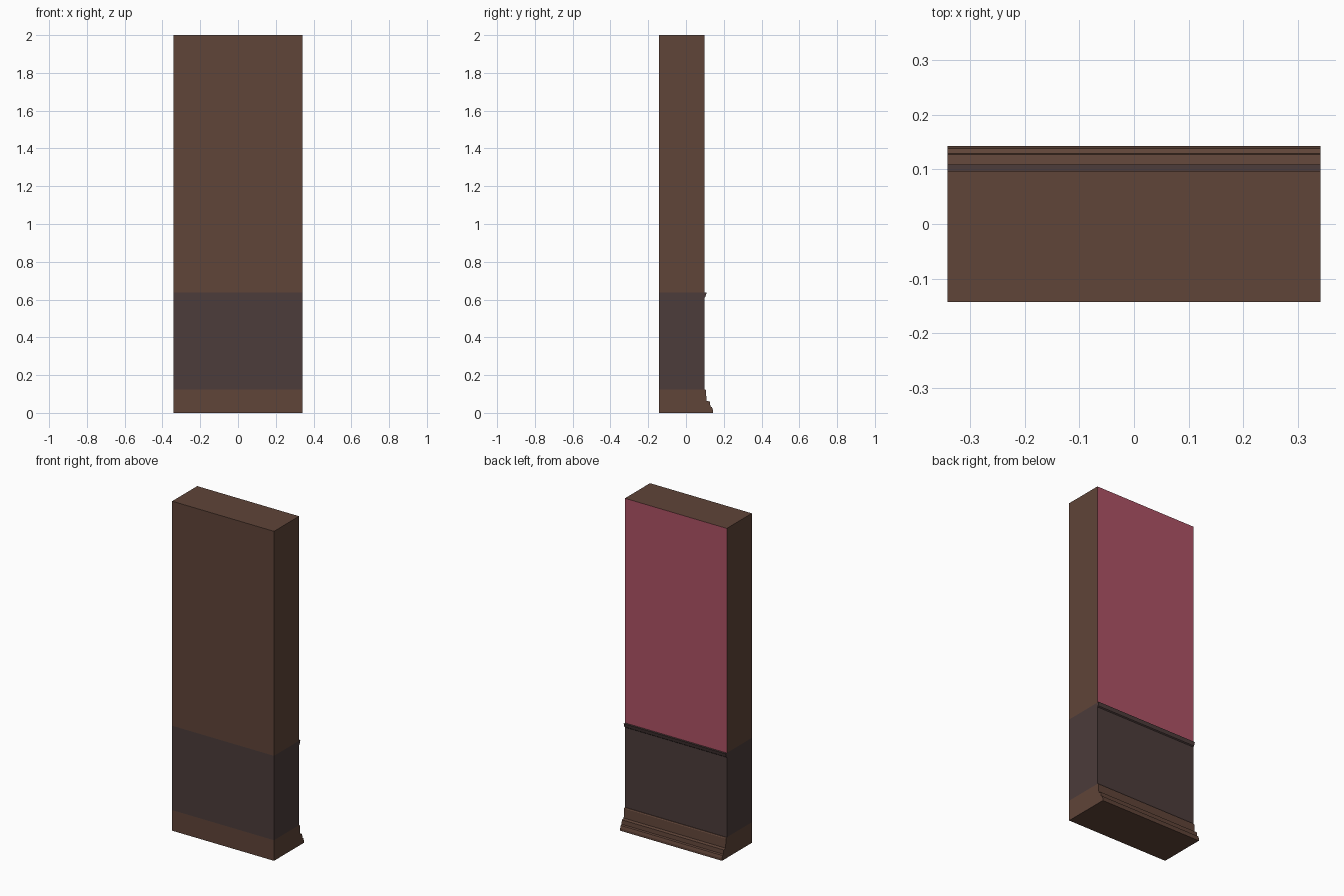
import bpy, bmesh

if "Cube" in bpy.data.objects:
    bpy.data.objects.remove(bpy.data.objects["Cube"])

HALF_W = 0.342
FRONT, WALL = -0.143, 0.097   # front plane and wall plane at the back


def material(name, rgb):
    m = bpy.data.materials.new(name)
    m.diffuse_color = (*rgb, 1)
    m.use_nodes = True
    m.node_tree.nodes["Principled BSDF"].inputs["Base Color"].default_value = m.diffuse_color
    return m


brown = material("brown_wood", (0.115, 0.058, 0.04))
dark = material("dark_panel", (0.072, 0.045, 0.043))
pink = material("pink_paint", (0.42, 0.085, 0.13))


def extrude_profile(name, profile, mats, skip=(), accent=()):
    """Extrude a closed (y, z) profile along x; skip = hidden joint edges,
    accent = edges using the second material."""
    bm = bmesh.new()
    left, right = [[bm.verts.new((x, y, z)) for y, z in profile]
                   for x in (-HALF_W, HALF_W)]
    n = len(profile)
    bm.faces.new(left)
    bm.faces.new(right[::-1])
    for i in range(n):
        if i in skip:
            continue
        j = (i + 1) % n
        f = bm.faces.new((left[j], left[i], right[i], right[j]))
        f.material_index = 1 if i in accent else 0
    bmesh.ops.recalc_face_normals(bm, faces=bm.faces[:])
    me = bpy.data.meshes.new(name)
    bm.to_mesh(me)
    bm.free()
    for m in mats:
        me.materials.append(m)
    ob = bpy.data.objects.new(name, me)
    bpy.context.collection.objects.link(ob)
    return ob


# Stepped skirting at the foot
extrude_profile("skirting_base", [
    (FRONT, 0.125), (FRONT, 0), (0.143, 0), (0.143, 0.014), (0.138, 0.03),
    (0.129, 0.034), (0.127, 0.06), (0.109, 0.064), (0.105, 0.12),
    (0.101, 0.125), (WALL, 0.125)], [brown], skip={10})

# Dark lower panel with its flared top rail
extrude_profile("lower_panel", [
    (FRONT, 0.637), (FRONT, 0.125), (WALL, 0.125), (WALL, 0.61),
    (0.103, 0.615), (0.109, 0.637), (WALL, 0.637)], [dark], skip={1, 6})

# Upper wall, painted on the back
extrude_profile("upper_wall", [
    (FRONT, 2), (FRONT, 0.637), (WALL, 0.637), (WALL, 2)],
    [brown, pink], skip={1}, accent={2})
